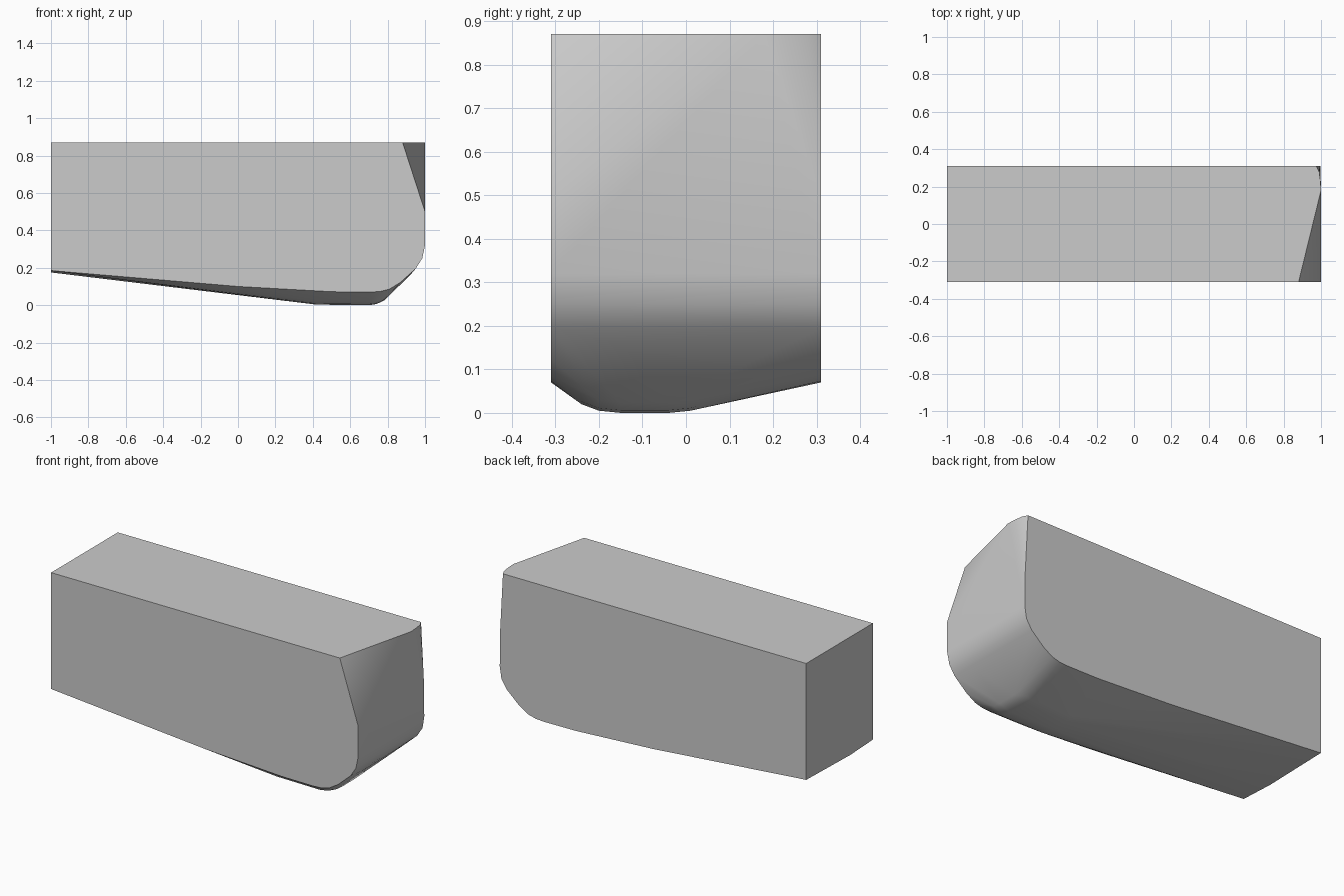
import bpy
import bmesh
import math

cube = bpy.data.objects.get("Cube")
if cube:
    bpy.data.objects.remove(cube, do_unlink=True)

FRONT, BACK, TOP = -0.31, 0.31, 0.87

# One plain grey for the whole block
grey = bpy.data.materials.new("plain grey")
grey.use_nodes = True
colour = (0.6, 0.6, 0.6, 1)
grey.diffuse_color = colour
grey.node_tree.nodes["Principled BSDF"].inputs["Base Color"].default_value = colour

points = []


def section(y, profile):
    points.extend((x, y, z) for x, z in profile)


# Lower outline shared by the front and back walls
side = [(-1, 0.185), (0, 0.1), (0.5, 0.072), (0.7, 0.07), (0.76, 0.073),
        (0.81, 0.086), (0.87, 0.123), (0.95, 0.195), (0.985, 0.25), (1, 0.32)]

# Front wall, with the sloping corner cut
section(FRONT, side + [(-1, TOP), (1, 0.5), (0.88, TOP)])

# Back wall, leaning in slightly at its upper end
section(BACK, side[:-1] + [(0.996, 0.32), (0.995, 0.5), (-1, TOP), (0.975, TOP)])

# Rounded upper corner at the back
points += [(1, 0.18, TOP), (0.997, 0.23, TOP), (0.99, 0.28, TOP)]

# Keel running along the underside
for y, z in ((-0.24, 0.02), (-0.2, 0.005), (-0.15, 0), (-0.04, 0), (0.01, 0.005)):
    section(y, [(0.42, z + 0.003), (0.7, z), (0.74, z + 0.006),
                (0.78, z + 0.024), (0.92, z + 0.16)])
section(-0.1, [(-1, 0.175)])

# Wrap the sections in one convex body
bm = bmesh.new()
for p in points:
    bm.verts.new(p)
hull = bmesh.ops.convex_hull(bm, input=bm.verts)
unused = {g for g in hull["geom_interior"] + hull["geom_unused"]
          if isinstance(g, bmesh.types.BMVert)}
bmesh.ops.delete(bm, geom=list(unused), context="VERTS")
bmesh.ops.dissolve_limit(bm, angle_limit=math.radians(0.5),
                         verts=bm.verts, edges=bm.edges)
bmesh.ops.recalc_face_normals(bm, faces=bm.faces)

mesh = bpy.data.meshes.new("rounded_block")
bm.to_mesh(mesh)
bm.free()
mesh.materials.append(grey)
block = bpy.data.objects.new("rounded_block", mesh)
bpy.context.collection.objects.link(block)

# Soft shading across the curved end, crisp wall edges
bpy.context.view_layer.objects.active = block
block.select_set(True)
bpy.ops.object.shade_smooth_by_angle(angle=math.radians(30))
